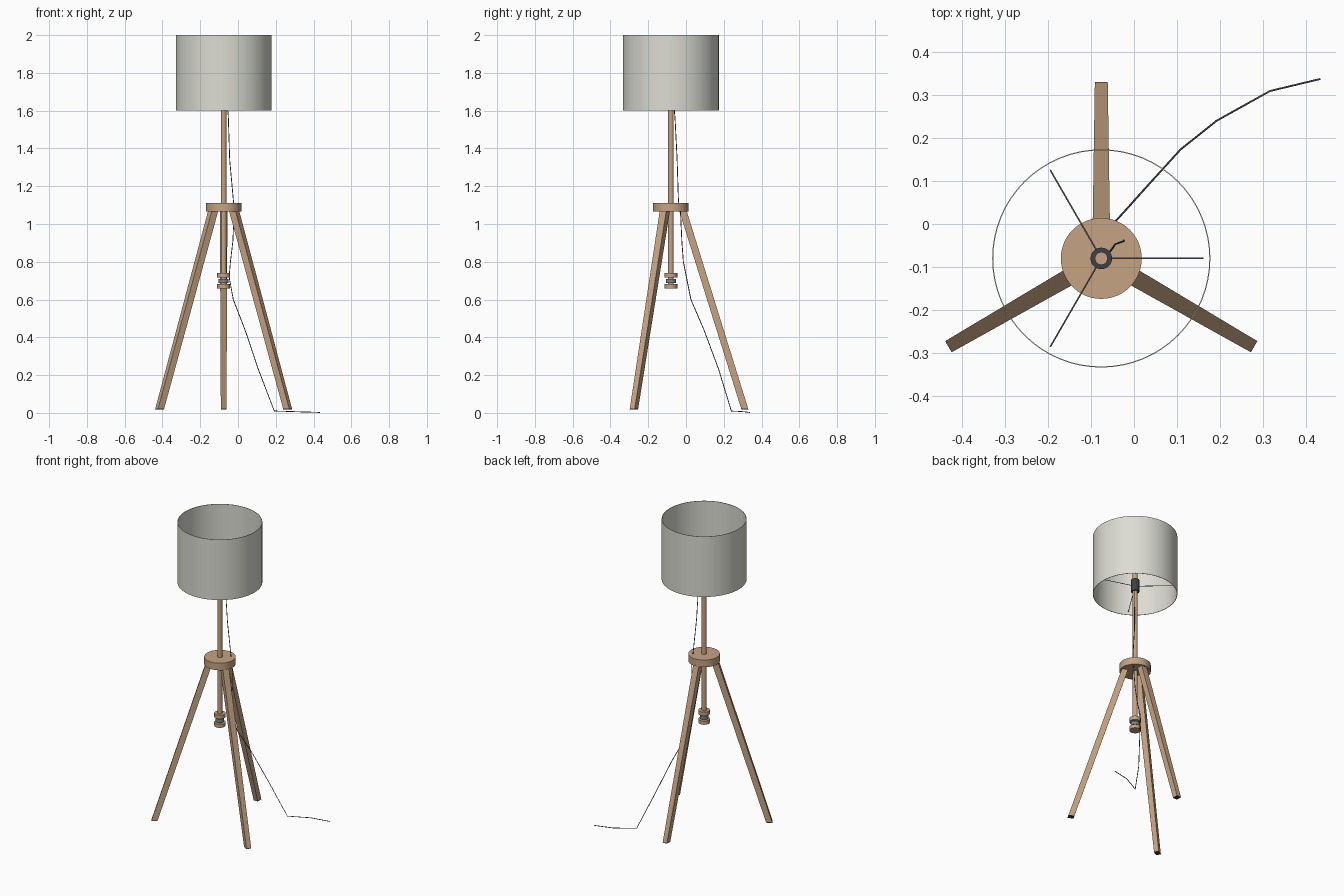
import bpy, bmesh, math
from mathutils import Vector

if "Cube" in bpy.data.objects:
    bpy.data.objects.remove(bpy.data.objects["Cube"])

CX, CY = -0.076, -0.08   # lamp axis


def material(name, rgb):
    m = bpy.data.materials.new(name)
    m.diffuse_color = (*rgb, 1)
    m.use_nodes = True
    m.node_tree.nodes["Principled BSDF"].inputs["Base Color"].default_value = m.diffuse_color
    return m


WOOD = material("light wood", (0.56, 0.37, 0.23))
FABRIC = material("off white fabric", (0.72, 0.72, 0.66))
DARK = material("dark plastic", (0.05, 0.05, 0.055))
METAL = material("grey metal", (0.22, 0.24, 0.26))
CORD = material("dark grey cord", (0.10, 0.10, 0.10))


def finish(name, bm, mat, smooth=True):
    bmesh.ops.recalc_face_normals(bm, faces=bm.faces)
    me = bpy.data.meshes.new(name)
    bm.to_mesh(me)
    bm.free()
    me.materials.append(mat)
    ob = bpy.data.objects.new(name, me)
    bpy.context.collection.objects.link(ob)
    if smooth:
        bpy.ops.object.select_all(action='DESELECT')
        ob.select_set(True)
        bpy.context.view_layer.objects.active = ob
        bpy.ops.object.shade_smooth_by_angle(angle=math.radians(35))
    return ob


def lathe(name, profile, mat, sides=48, closed=False):
    """Spin (radius, z) points around the lamp axis."""
    bm = bmesh.new()
    vs = [bm.verts.new((CX + r, CY, z)) for r, z in profile]
    edges = [bm.edges.new(p) for p in zip(vs, vs[1:])]
    if closed:
        edges.append(bm.edges.new((vs[-1], vs[0])))
    bmesh.ops.spin(bm, geom=vs + edges, cent=(CX, CY, 0), axis=(0, 0, 1),
                   angle=math.tau, steps=sides, use_merge=False)
    bmesh.ops.remove_doubles(bm, verts=bm.verts, dist=1e-5)
    return finish(name, bm, mat)


def disc(name, r, z0, z1, mat, sides=32):
    return lathe(name, [(0, z0), (r, z0), (r, z1), (0, z1)], mat, sides)


def tube(name, points, r, mat):
    cu = bpy.data.curves.new(name, 'CURVE')
    cu.dimensions = '3D'
    cu.bevel_depth = r
    cu.bevel_resolution = 1
    cu.use_fill_caps = True
    sp = cu.splines.new('POLY')
    sp.points.add(len(points) - 1)
    for p, co in zip(sp.points, points):
        p.co = (*co, 1)
    cu.materials.append(mat)
    ob = bpy.data.objects.new(name, cu)
    bpy.context.collection.objects.link(ob)
    return ob


def leg_block(name, angle, sections, mat):
    """Box through two horizontal sections: (inner r, outer r, width, z)."""
    out = Vector((math.cos(angle), math.sin(angle), 0))
    side = Vector((-out.y, out.x, 0))
    bm = bmesh.new()
    rings = []
    for r0, r1, w, z in sections:
        c = Vector((CX, CY, z))
        rings.append([bm.verts.new(c + out * r + side * s * w / 2)
                      for r, s in ((r0, -1), (r1, -1), (r1, 1), (r0, 1))])
    a, b = rings
    bm.faces.new(a)
    bm.faces.new(b)
    for i in range(4):
        j = (i + 1) % 4
        bm.faces.new((a[i], a[j], b[j], b[i]))
    return finish(name, bm, mat, smooth=False)


# Drum shade, open at both ends
lathe("shade", [(0.2535, 1.602), (0.2535, 2.0), (0.2510, 2.0), (0.2510, 1.602)],
      FABRIC, 64, closed=True)

# Central pole, hub and lamp socket
disc("pole", 0.0148, 0.66, 1.77, WOOD)
disc("hub", 0.094, 1.065, 1.112, WOOD, 48)
lathe("socket", [(0.0148, 1.62), (0.025, 1.62), (0.025, 1.70), (0.0148, 1.70)],
      DARK, 32, closed=True)

# Clamp knob at the lower end of the pole
disc("upper_knob", 0.034, 0.716, 0.741, WOOD)
disc("lower_knob", 0.034, 0.658, 0.682, WOOD)
disc("knob_collar", 0.026, 0.688, 0.71, METAL)

# Shade spokes and tripod legs
for i in range(3):
    a = i * math.tau / 3
    d = Vector((math.cos(a), math.sin(a), 0))
    c = Vector((CX, CY, 0))
    tube(f"shade_spoke_{i + 1}", [c + d * 0.02 + Vector((0, 0, 1.655)),
                                  c + d * 0.237 + Vector((0, 0, 1.615))], 0.0018, METAL)
    b = a + math.pi / 2
    leg_block(f"leg_{i + 1}", b, [(0.372, 0.409, 0.030, 0.023),
                                  (0.045, 0.084, 0.040, 1.068)], WOOD)
    leg_block(f"foot_pad_{i + 1}", b, [(0.373, 0.410, 0.030, 0.019),
                                       (0.372, 0.409, 0.030, 0.023)], DARK)

# Power cord running down the pole, through the hub and along the floor
tube("power_cord", [(-0.056, -0.064, 1.63), (-0.051, -0.058, 1.56), (-0.044, -0.047, 1.34),
                    (-0.024, -0.040, 1.12), (-0.021, -0.029, 1.06), (-0.027, -0.022, 0.91),
                    (-0.040, -0.014, 0.80), (-0.047, 0.002, 0.72), (-0.025, 0.026, 0.60),
                    (0.037, 0.095, 0.44), (0.108, 0.173, 0.23), (0.192, 0.240, 0.010),
                    (0.316, 0.309, 0.006), (0.433, 0.337, 0.0025)], 0.0022, CORD)
